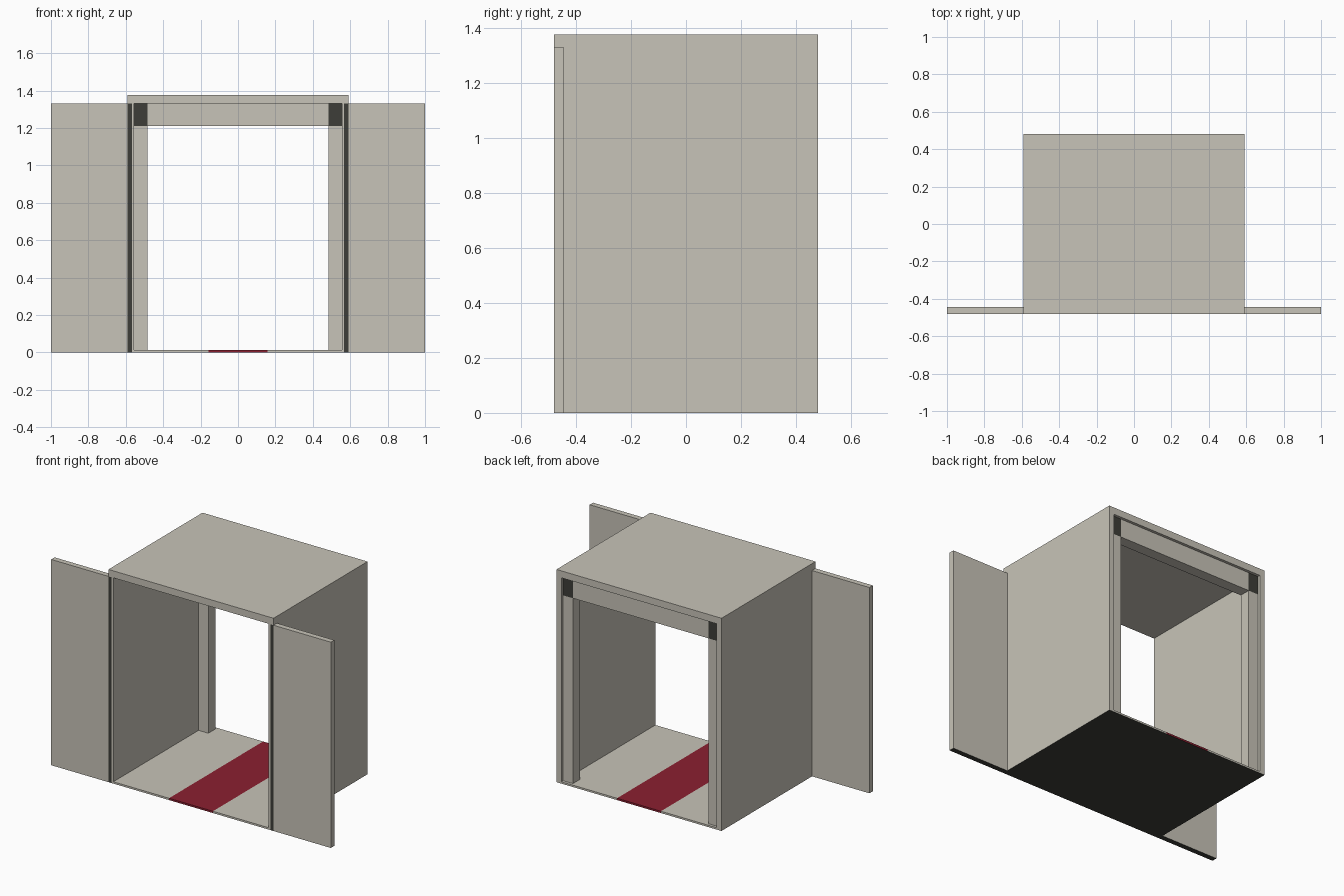
import bpy, bmesh
from mathutils import Vector

if "Cube" in bpy.data.objects:
    bpy.data.objects.remove(bpy.data.objects["Cube"])


def material(name, rgb):
    m = bpy.data.materials.new(name)
    m.diffuse_color = (*rgb, 1.0)
    m.use_nodes = True
    m.node_tree.nodes["Principled BSDF"].inputs["Base Color"].default_value = m.diffuse_color
    return m


MATS = [
    material("beige panel", (0.575, 0.55, 0.48)),
    material("dark grey", (0.048, 0.048, 0.04)),
    material("deep red", (0.26, 0.014, 0.03)),
]
BEIGE, DARK, RED = 0, 1, 2


def box(name, lo, hi, x_cuts=(), rule=None):
    """Box between two corners, cut at given x, faces coloured by rule(centre, normal)."""
    bm = bmesh.new()
    bmesh.ops.create_cube(bm, size=1.0)
    lo, hi = Vector(lo), Vector(hi)
    for v in bm.verts:
        v.co = Vector(lo[i] + (v.co[i] + 0.5) * (hi[i] - lo[i]) for i in range(3))
    for x in x_cuts:
        bmesh.ops.bisect_plane(bm, geom=bm.verts[:] + bm.edges[:] + bm.faces[:],
                               plane_co=(x, 0, 0), plane_no=(1, 0, 0))
    bm.normal_update()
    for f in bm.faces:
        c, n = f.calc_center_median(), f.normal
        if n.z < -0.5 and c.z < 0.001:      # everything resting on the ground
            f.material_index = DARK
        elif rule:
            f.material_index = rule(c, n)
    mesh = bpy.data.meshes.new(name)
    bm.to_mesh(mesh)
    bm.free()
    for m in MATS:
        mesh.materials.append(m)
    ob = bpy.data.objects.new(name, mesh)
    bpy.context.collection.objects.link(ob)
    return ob


W, D, H = 0.59, 0.48, 1.375      # outer half width, half depth, height
INNER, CEIL = 0.555, 1.33        # inner wall face, ceiling height
FLOOR, CARPET = 0.012, 0.157     # floor height, carpet half width
POST, LINTEL = 0.485, 1.21       # back opening half width and height
BACK0, BACK1 = 0.39, 0.462       # depth range of the back frame
JOINT = 0.568                    # inner edge of the dark front joint

# roof slab
box("roof", (-W, -D, CEIL), (W, D, H))

# floor with the carpet runner cut into it
box("floor", (-INNER, -D, 0), (INNER, D, FLOOR), (-CARPET, CARPET),
    lambda c, n: RED if abs(c.x) < CARPET else BEIGE)

# lintel over the back opening, dark where it meets the posts
box("back_lintel", (-INNER, BACK0, LINTEL), (INNER, BACK1, CEIL), (-POST, POST),
    lambda c, n: DARK if abs(n.y) > 0.5 and abs(c.x) > POST else BEIGE)

# mirrored parts: side walls, back posts and front wings
for side, s in (("left", -1), ("right", 1)):
    def pair(a, b):
        return sorted((s * a, s * b))

    x0, x1 = pair(INNER, W)
    box(side + "_wall", (x0, -D, 0), (x1, D, CEIL), (s * JOINT,),
        lambda c, n: DARK if n.y < -0.5 and abs(c.x) > JOINT else BEIGE)
    x0, x1 = pair(POST, INNER)
    box(side + "_back_post", (x0, BACK0, FLOOR), (x1, BACK1, LINTEL))
    x0, x1 = pair(W, 1.0)
    box(side + "_front_wing", (x0, -D, 0), (x1, -0.445, CEIL))
